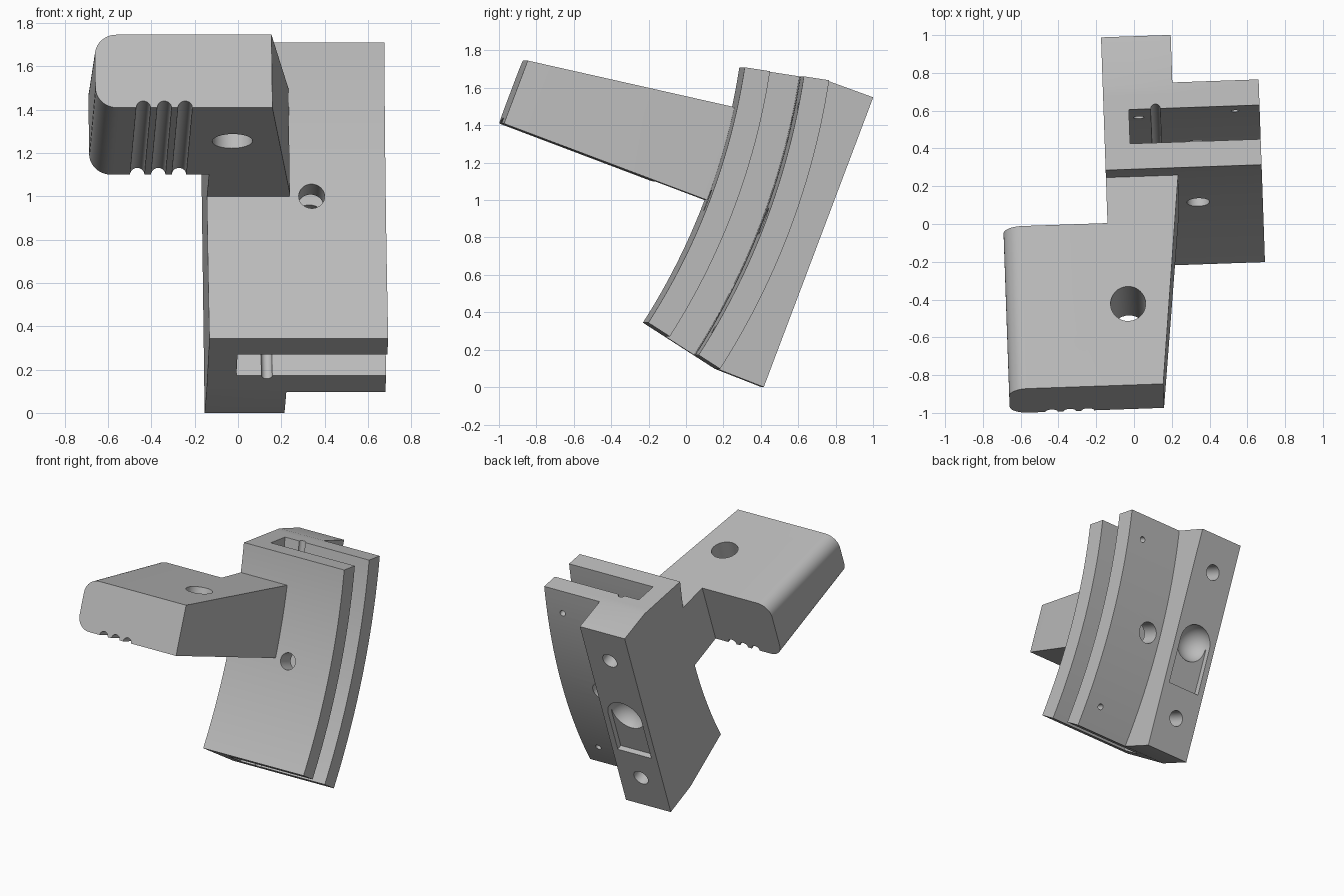
import bpy, bmesh, math
from mathutils import Matrix, Vector

if "Cube" in bpy.data.objects:
    bpy.data.objects.remove(bpy.data.objects["Cube"])

# Working frame: x across, y through the curved wall, z along it
FRAME = (Matrix.Rotation(math.radians(2), 4, 'Z') @ Matrix.Translation((0.004, 0.104, 1.0))
         @ Matrix.Rotation(math.radians(-20.7), 4, 'X'))
R, HALF, STEPS = 3.51, math.radians(12), 24
LEFT, RIGHT, BLOCK_RIGHT = -0.144, 0.682, 0.225
WALL, DEPTH = 0.137, 0.457
BACK, BLOCK_TOP = 0.638, 0.828

grey = bpy.data.materials.new("plain_grey")
grey.use_nodes = True
grey.diffuse_color = (0.5, 0.5, 0.5, 1)
grey.node_tree.nodes["Principled BSDF"].inputs["Base Color"].default_value = (0.5, 0.5, 0.5, 1)


def finish(bm, name):
    bmesh.ops.recalc_face_normals(bm, faces=bm.faces)
    mesh = bpy.data.meshes.new(name)
    bm.to_mesh(mesh)
    bm.free()
    mesh.materials.append(grey)
    ob = bpy.data.objects.new(name, mesh)
    bpy.context.collection.objects.link(ob)
    ob.matrix_world = FRAME
    return ob


def loft(rings, name):
    """Skin a list of matching closed rings and cap both ends."""
    bm = bmesh.new()
    rows = [[bm.verts.new(p) for p in ring] for ring in rings]
    n = len(rows[0])
    for a, b in zip(rows, rows[1:]):
        for i in range(n):
            bm.faces.new((a[i], a[(i + 1) % n], b[(i + 1) % n], b[i]))
    bm.faces.new(rows[0])
    bm.faces.new(rows[-1])
    return finish(bm, name)


def arc_point(x, d, a):
    return (x, (R + d) * math.cos(a) - R, (R + d) * math.sin(a))


def rod(start, end, radius):
    start, end = Vector(start), Vector(end)
    axis = end - start
    bm = bmesh.new()
    bmesh.ops.create_cone(bm, cap_ends=True, segments=32, radius1=radius, radius2=radius,
                          depth=axis.length,
                          matrix=Matrix.Translation((start + end) / 2)
                          @ axis.to_track_quat('Z', 'Y').to_matrix().to_4x4())
    return finish(bm, "cutter")


def combine(ob, others, operation):
    for other in others:
        mod = ob.modifiers.new("bool", 'BOOLEAN')
        mod.operation, mod.solver, mod.object = operation, 'EXACT', other
    deps = bpy.context.evaluated_depsgraph_get()
    mesh = bpy.data.meshes.new_from_object(ob.evaluated_get(deps))
    ob.modifiers.clear()
    ob.data = mesh
    for other in others:
        bpy.data.objects.remove(other)


# Curved double wall: C-shaped section with a half-round groove, swept along the arc
slot_back = DEPTH - WALL
groove = [(0.131 + 0.025 * math.cos(t), slot_back + 0.025 * math.sin(t))
          for t in (math.pi * (1 - k / 8) for k in range(9))]
section = ([(LEFT, 0), (RIGHT, 0), (RIGHT, WALL), (-0.01, WALL), (-0.01, slot_back)]
           + groove + [(RIGHT, slot_back), (RIGHT, DEPTH), (LEFT, DEPTH)])
angles = [HALF * (2 * k / STEPS - 1) for k in range(STEPS + 1)]
body = loft([[arc_point(x, d, a) for x, d in section] for a in angles], "curved_body")

# Straight-backed block behind the wall
block = loft([[arc_point(x, 0.4, a) for a in angles]
              + [arc_point(x, DEPTH, HALF), (x, BACK, BLOCK_TOP),
                 (x, BACK, -BLOCK_TOP), arc_point(x, DEPTH, -HALF)]
              for x in (LEFT, BLOCK_RIGHT)], "back_block")
combine(body, [block], 'UNION')

# Holes: main through hole, pin holes, counterbored screw holes
cuts = [rod((0.34, -0.2, 0), (0.34, 0.25, 0), 0.06),
        rod((0.34, 0.22, 0), (0.34, 0.6, 0), 0.078)]
for s in (-1, 1):
    cuts += [rod((0.551, 0.2, s * 0.64), (0.551, 0.55, s * 0.64), 0.022),
             rod((0.04, 0.2, s * 0.558), (0.04, 0.6, s * 0.558), 0.028),
             rod((0.04, 0.45, s * 0.558), (0.04, 0.7, s * 0.558), 0.058)]

# Scooped pocket in the back: round dome above a shallow rectangle
bm = bmesh.new()
bmesh.ops.create_uvsphere(bm, u_segments=32, v_segments=20, radius=0.138,
                          matrix=Matrix.Translation((0.04, BACK, 0.015)))
cuts.append(finish(bm, "cutter"))
cuts.append(loft([[(x, y, z) for x, y in ((-0.098, BACK - 0.04), (0.178, BACK - 0.04),
                                          (0.178, BACK + 0.1), (-0.098, BACK + 0.1))]
                  for z in (-0.33, 0.015)], "cutter"))
combine(body, cuts, 'DIFFERENCE')

# Arm: L-shaped plan with a sloped top and rounded outer edges
FRONT, OUTER = -1.157, -0.696
plan = [(OUTER, FRONT), (0.121, FRONT), (0.238, -0.04), (0.238, 0.05),
        (LEFT, 0.05), (LEFT, -0.283), (OUTER, -0.283)]
arm = loft([[(x, y, 0) for x, y in plan],
            [(x, y, 0.36 + (y - FRONT) * 0.14) for x, y in plan]], "side_arm")
bm = bmesh.new()
bm.from_mesh(arm.data)
long_edges = [e for e in bm.edges
              if all(abs(v.co.x - OUTER) < 1e-4 for v in e.verts)
              and abs(e.verts[0].co.y - e.verts[1].co.y) > 0.1]
bmesh.ops.bevel(bm, geom=long_edges, offset=0.1, segments=10, profile=0.5, affect='EDGES')
bm.to_mesh(arm.data)
bm.free()

# Arm hole and the three grip grooves underneath
cuts = [rod((-0.05, -0.72, -0.2), (-0.05, -0.72, 0.7), 0.093)]
cuts += [rod((x, -1.4, 0), (x, -0.1, 0), 0.033) for x in (-0.475, -0.378, -0.282)]
combine(arm, cuts, 'DIFFERENCE')

# Smooth the round surfaces, keep hard edges
for ob in bpy.context.view_layer.objects:
    ob.select_set(ob in (body, arm))
bpy.context.view_layer.objects.active = body
bpy.ops.object.shade_smooth_by_angle(angle=math.radians(30))
